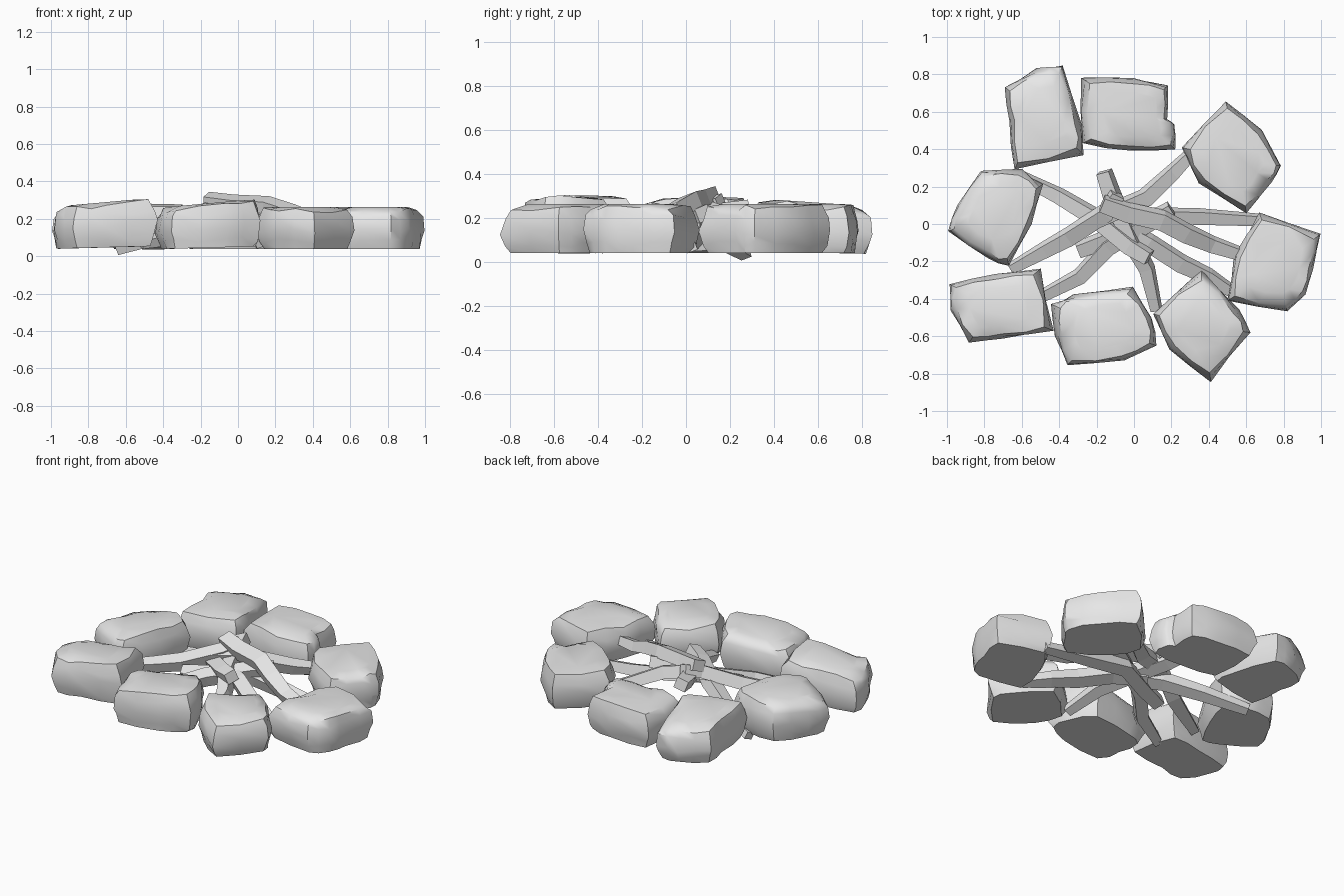
import bpy, bmesh, math, random
from mathutils import Matrix, Vector

random.seed(4)
cube = bpy.data.objects.get("Cube")
if cube:
    bpy.data.objects.remove(cube, do_unlink=True)

grey = bpy.data.materials.new("plain grey")
grey.use_nodes = True
grey.diffuse_color = (0.8, 0.8, 0.8, 1)
grey.node_tree.nodes["Principled BSDF"].inputs["Base Color"].default_value = (0.8, 0.8, 0.8, 1)


def loft(name, rings, smooth=False):
    """Skin a stack of rings with equal point counts and cap both ends."""
    bm = bmesh.new()
    loops = [[bm.verts.new(p) for p in ring] for ring in rings]
    count = len(loops[0])
    for low, high in zip(loops, loops[1:]):
        for i in range(count):
            j = (i + 1) % count
            bm.faces.new((low[i], low[j], high[j], high[i]))
    bm.faces.new(loops[0])
    bm.faces.new(loops[-1])
    bmesh.ops.recalc_face_normals(bm, faces=bm.faces)
    mesh = bpy.data.meshes.new(name)
    bm.to_mesh(mesh)
    bm.free()
    mesh.materials.append(grey)
    obj = bpy.data.objects.new(name, mesh)
    bpy.context.collection.objects.link(obj)
    if smooth:
        bpy.ops.object.select_all(action="DESELECT")
        obj.select_set(True)
        bpy.context.view_layer.objects.active = obj
        bpy.ops.object.shade_smooth_by_angle(angle=0.7)
    return obj


# Height, reach at the corners and reach between corners for each stone layer
LAYERS = [(0.04, 0.86, 0.93), (0.08, 0.93, 0.97), (0.135, 1.0, 1.0),
          (0.2, 0.95, 0.98), (0.247, 0.85, 0.91), (0.264, 0.58, 0.62)]


def stone(name, outline, slope_x=0.0, slope_y=0.0, lift=0.0):
    """Chipped boulder: outline seen from above, bulged through its layers."""
    corners = [Vector((x, y, 0)) for x, y in outline]
    middle = sum(corners, Vector()) / len(corners)
    rings = []
    for height, corner_reach, side_reach in LAYERS:
        ring = []
        for a, b in zip(corners, corners[1:] + corners[:1]):
            for point, reach in ((a, corner_reach), ((a + b) / 2, side_reach)):
                offset = (point - middle) * (reach + random.uniform(-0.025, 0.025))
                p = middle + offset
                tilt = lift + slope_x * offset.x + slope_y * offset.y
                p.z = height + tilt * (0.3 if height < 0.1 else 1)
                if 0.05 < height < 0.255:
                    p.z += random.uniform(-0.015, 0.015)
                ring.append(p)
        rings.append(ring)
    return loft(name, rings, smooth=True)


def stick(name, path, wide=0.04, tall=0.037, roll=0.35):
    """Bent, slightly rolled square branch, thickest in the middle."""
    points = [Vector(p) for p in path]
    rings = []
    for i, p in enumerate(points):
        along = points[min(i + 1, len(points) - 1)] - points[max(i - 1, 0)]
        side = along.cross(Vector((0, 0, 1))).normalized()
        up = side.cross(along).normalized()
        turn = Matrix.Rotation(roll, 3, along.normalized())
        step = i / (len(points) - 1)
        taper = 0.9 + 0.25 * math.sin(math.pi * step) - 0.25 * step
        rings.append([p + turn @ (side * (u * wide * taper) + up * (v * tall * taper))
                      for u, v in ((-1, -1), (1, -1), (1, 1), (-1, 1))])
    return loft(name, rings)


# Ring of stones
stone("stone_back_right", [(-.69, .73), (-.52, .83), (-.38, .85), (-.28, .52),
                           (-.27, .37), (-.64, .29), (-.67, .55)], slope_y=-.07, lift=.006)
stone("stone_back", [(-.28, .78), (0, .78), (.18, .74), (.18, .56), (.22, .53),
                     (.22, .4), (-.02, .39), (-.28, .43)])
stone("stone_back_left", [(.25, .41), (.49, .66), (.68, .5), (.79, .31),
                          (.74, .22), (.6, .06), (.35, .22)])
stone("stone_left", [(.67, .06), (1, -.05), (.96, -.24), (.92, -.38), (.82, -.47),
                     (.5, -.41), (.54, -.17)])
stone("stone_front_left", [(.1, -.48), (.36, -.25), (.56, -.46), (.62, -.58),
                           (.41, -.84), (.19, -.67)])
stone("stone_front", [(-.44, -.43), (-.32, -.38), (-.01, -.34), (.1, -.5),
                      (.12, -.65), (-.05, -.73), (-.36, -.76), (-.42, -.6)],
      slope_x=.09, lift=.018)
stone("stone_front_right", [(-.99, -.32), (-.74, -.27), (-.5, -.24), (-.43, -.57),
                            (-.7, -.61), (-.88, -.63), (-.98, -.46)], slope_x=.09, lift=.022)
stone("stone_right", [(-.82, .29), (-.6, .29), (-.49, .21), (-.55, 0), (-.67, -.22),
                      (-.78, -.19), (-1, -.04), (-.95, .1)], slope_x=.09, lift=.02)

# Branches crossing in the middle
stick("branch_top", [(-.17, .11, .3), (-.03, .06, .28), (.15, .02, .27),
                     (.28, -.05, .23), (.42, -.11, .18), (.6, -.17, .16)], wide=.045)
stick("branch_back_left", [(-.2, .02, .22), (-.08, .08, .23), (.06, .14, .21),
                           (.2, .27, .16), (.32, .39, .13)])
stick("branch_right", [(-.09, .16, .27), (-.15, .06, .24), (-.35, -.07, .17),
                       (-.48, -.14, .15), (-.66, -.24, .13)], roll=-.35)
stick("branch_front", [(-.16, .28, .24), (-.12, .16, .22), (-.02, -.08, .19),
                       (.07, -.24, .14), (.12, -.46, .07)])
stick("branch_back_right", [(.08, -.18, .23), (-.02, -.12, .21), (-.2, .03, .17),
                            (-.4, .15, .11), (-.64, .27, .037)], roll=-.35)
stick("branch_front_right", [(.2, .08, .22), (.08, .01, .2), (-.14, -.12, .15),
                             (-.29, -.28, .11), (-.52, -.4, .07)], roll=-.35)
stick("branch_left", [(-.3, -.14, .14), (-.14, -.08, .15), (.1, .04, .15),
                      (.35, .04, .11), (.7, .02, .07)])
stick("branch_front_left", [(-.1, 0, .17), (.08, -.1, .17), (.25, -.21, .13),
                            (.4, -.28, .1), (.54, -.37, .07)])
